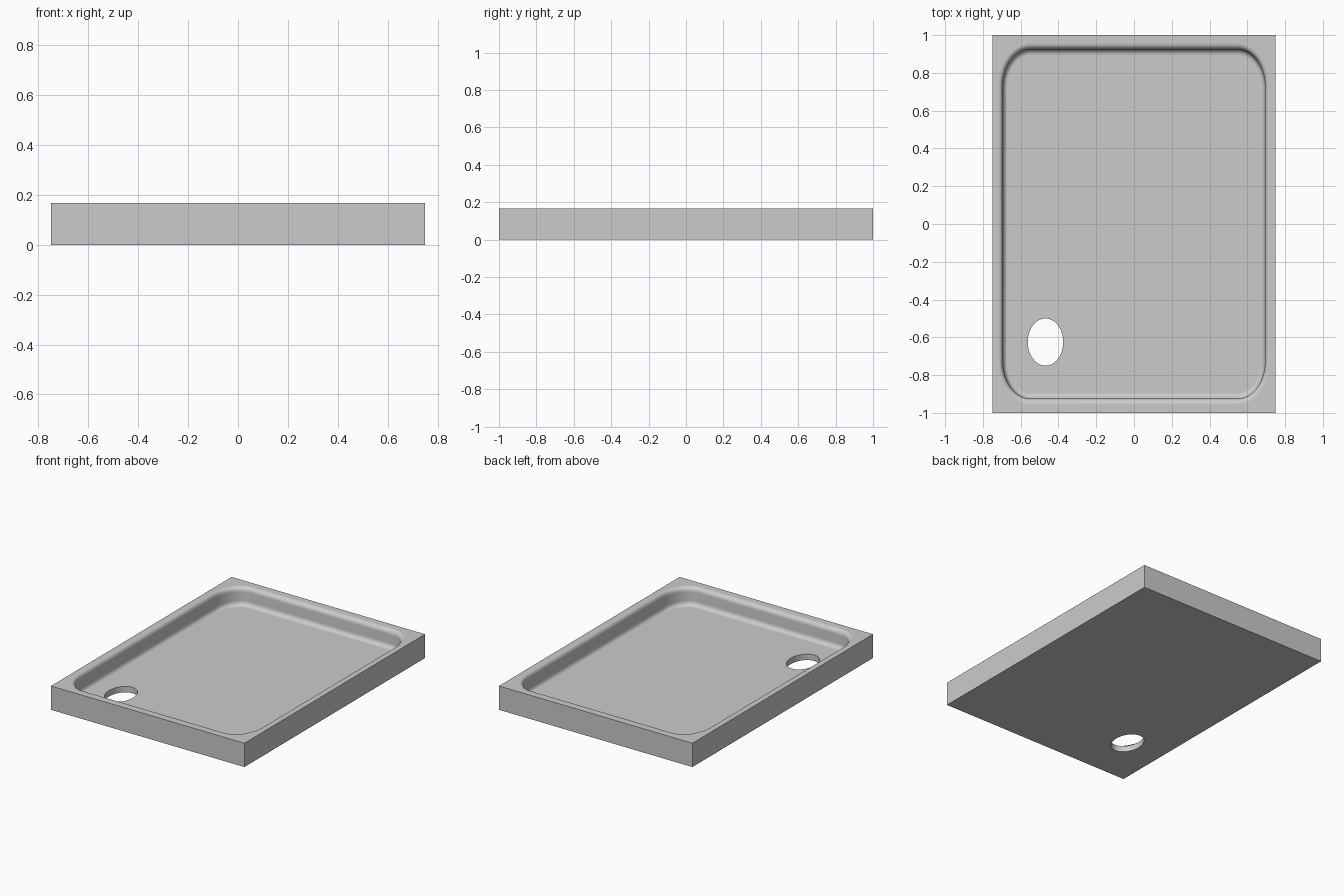
import bpy
import bmesh
from math import sin, cos, pi

cube = bpy.data.objects.get("Cube")
if cube:
    bpy.data.objects.remove(cube, do_unlink=True)

WIDTH, LENGTH, HEIGHT = 1.5, 2.0, 0.167
FLOOR = 0.042            # floor thickness
CORNER_C = 0.365         # corner arc centre, as a share of the full size
CORNER_R = 0.0975
FILLET, FILLET_Z = 0.015, 0.032
DRAIN, DRAIN_R = -0.3125, 0.0625
ARC, ROUND = 14, 8       # steps per corner and per fillet

grey = bpy.data.materials.new("light grey")
grey.use_nodes = True
colour = (0.6, 0.6, 0.6, 1.0)
grey.diffuse_color = colour
grey.node_tree.nodes["Principled BSDF"].inputs["Base Color"].default_value = colour

bm = bmesh.new()


def ring(points, z):
    """Closed loop from points on a unit square, stretched to the tray size."""
    verts = [bm.verts.new((x * WIDTH, y * LENGTH, z)) for x, y in points]
    for a, b in zip(verts, verts[1:] + verts[:1]):
        bm.edges.new((a, b))
    return verts


def rounded(offset):
    r = CORNER_R + offset
    points = []
    for q, (sx, sy) in enumerate([(1, 1), (-1, 1), (-1, -1), (1, -1)]):
        for i in range(ARC + 1):
            a = (q + i / ARC) * pi / 2
            points.append((sx * CORNER_C + r * cos(a), sy * CORNER_C + r * sin(a)))
    return points


def bridge(lower, upper, smooth):
    n = len(lower)
    for i in range(n):
        j = (i + 1) % n
        bm.faces.new((lower[i], lower[j], upper[j], upper[i])).smooth = smooth


def fill_between(outer, inner):
    edges = [bm.edges.get((a, b)) for loop in (outer, inner)
             for a, b in zip(loop, loop[1:] + loop[:1])]
    bmesh.ops.triangle_fill(bm, edges=edges, use_beauty=True, normal=(0, 0, 1))


# Outer block sides
square = [(-.5, -.5), (.5, -.5), (.5, .5), (-.5, .5)]
base, rim = ring(square, 0), ring(square, HEIGHT)
bridge(base, rim, False)

# Basin wall: rounded lip, vertical wall, rounded foot
steps = [i / ROUND * pi / 2 for i in range(ROUND + 1)]
profile = [(FILLET * (1 - sin(t)), HEIGHT - FILLET_Z * (1 - cos(t))) for t in steps]
profile += [(FILLET * (cos(t) - 1), FLOOR + FILLET_Z * (1 - sin(t))) for t in steps]
wall = [ring(rounded(o), z) for o, z in profile]
for upper, lower in zip(wall, wall[1:]):
    bridge(lower, upper, True)

# Drain hole
circle = [(DRAIN + DRAIN_R * cos(i * pi / 32), DRAIN + DRAIN_R * sin(i * pi / 32))
          for i in range(64)]
hole_low, hole_top = ring(circle, 0), ring(circle, FLOOR)
bridge(hole_low, hole_top, True)

# Flat rim, basin floor and underside
fill_between(rim, wall[0])
fill_between(wall[-1], hole_top)
fill_between(base, hole_low)
bmesh.ops.recalc_face_normals(bm, faces=bm.faces[:])

mesh = bpy.data.meshes.new("shower_tray")
bm.to_mesh(mesh)
bm.free()
mesh.materials.append(grey)
tray = bpy.data.objects.new("shower_tray", mesh)
bpy.context.collection.objects.link(tray)
